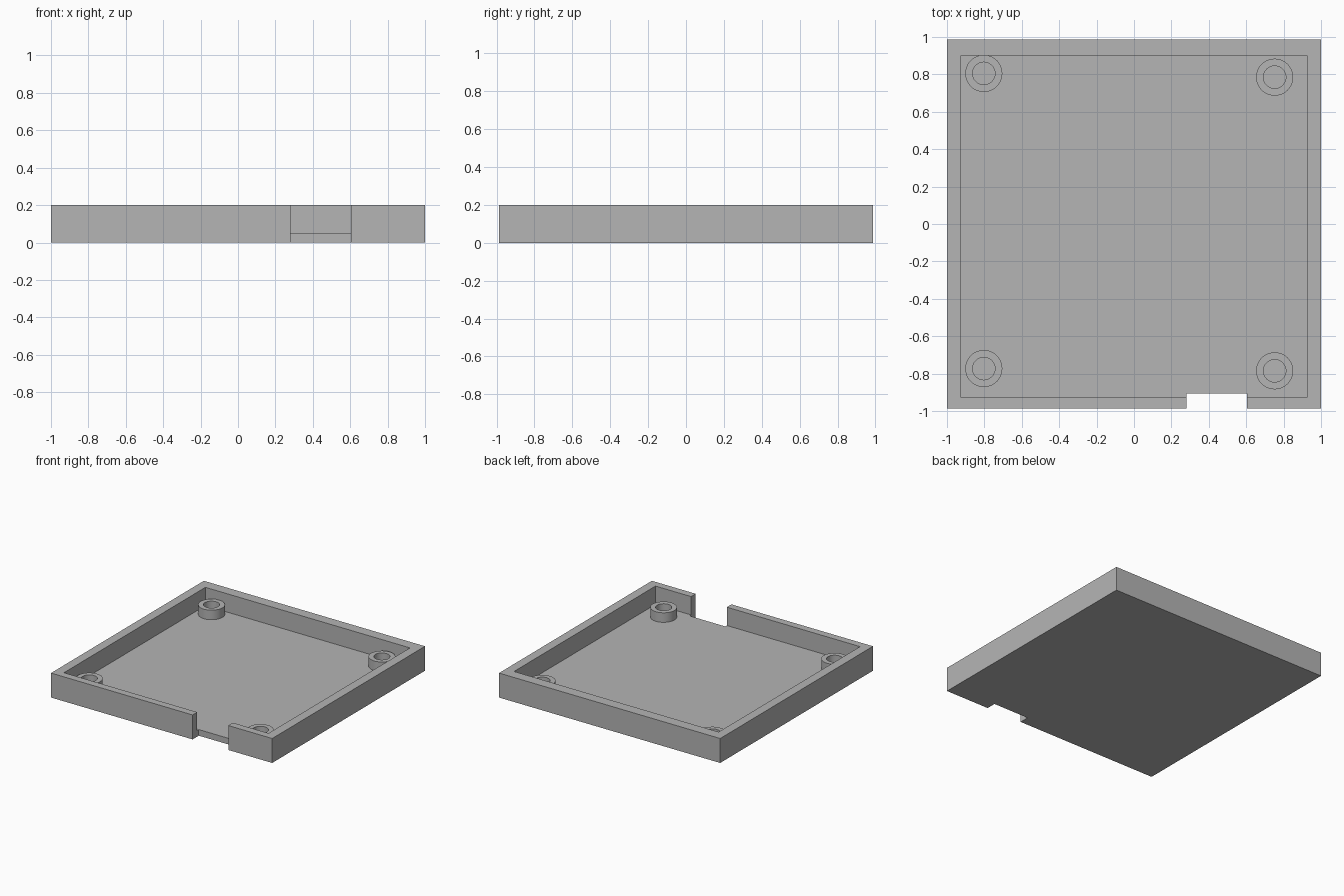
import bpy, bmesh
from math import tau, radians
from mathutils import Matrix, Vector

default = bpy.data.objects.get("Cube")
if default:
    bpy.data.objects.remove(default, do_unlink=True)

HALF_Y = 0.987
HEIGHT = 0.2
FLOOR = 0.05
BOSS_TOP = 0.128

grey = bpy.data.materials.new("plain grey")
grey.use_nodes = True
colour = (0.46, 0.46, 0.46, 1)
grey.diffuse_color = colour
grey.node_tree.nodes["Principled BSDF"].inputs["Base Color"].default_value = colour


def add_object(name, bm):
    bmesh.ops.recalc_face_normals(bm, faces=bm.faces)
    mesh = bpy.data.meshes.new(name)
    bm.to_mesh(mesh)
    bm.free()
    mesh.materials.append(grey)
    obj = bpy.data.objects.new(name, mesh)
    bpy.context.collection.objects.link(obj)
    return obj


def box(name, low, high):
    low, high = Vector(low), Vector(high)
    bm = bmesh.new()
    bmesh.ops.create_cube(bm, size=1, matrix=Matrix.Translation((low + high) / 2)
                          @ Matrix.Diagonal((high - low).to_4d()))
    return add_object(name, bm)


def cut(target, cutter):
    mod = target.modifiers.new("cut", "BOOLEAN")
    mod.operation = "DIFFERENCE"
    mod.solver = "EXACT"
    mod.object = cutter
    bpy.context.view_layer.objects.active = target
    bpy.ops.object.modifier_apply(modifier=mod.name)
    bpy.data.objects.remove(cutter, do_unlink=True)


# Open tray: solid slab, hollowed out, with a cable notch in the front wall
tray = box("tray", (-1, -HALF_Y, 0), (1, HALF_Y, HEIGHT))
cut(tray, box("hollow", (-0.925, -0.927, FLOOR), (0.925, 0.9, 1)))
cut(tray, box("notch", (0.28, -2, -1), (0.603, -0.907, 1)))


# Hollow screw bosses standing on the floor
def boss(name, x, y, outer=0.099, inner=0.06):
    bm = bmesh.new()
    profile = [(outer, FLOOR - 0.01), (outer, BOSS_TOP),
               (inner, BOSS_TOP), (inner, FLOOR - 0.01)]
    verts = [bm.verts.new((r, 0, z)) for r, z in profile]
    edges = [bm.edges.new(pair) for pair in zip(verts, verts[1:] + verts[:1])]
    bmesh.ops.spin(bm, geom=verts + edges, cent=(0, 0, 0), axis=(0, 0, 1),
                   angle=tau, steps=48)
    bmesh.ops.remove_doubles(bm, verts=bm.verts, dist=0.0001)
    obj = add_object(name, bm)
    obj.location = (x, y, 0)
    bpy.ops.object.select_all(action="DESELECT")
    obj.select_set(True)
    bpy.context.view_layer.objects.active = obj
    bpy.ops.object.shade_smooth_by_angle(angle=radians(30))


boss("back_right_boss", -0.803, 0.805)
boss("back_left_boss", 0.752, 0.785)
boss("front_right_boss", -0.803, -0.773)
boss("front_left_boss", 0.752, -0.785)
